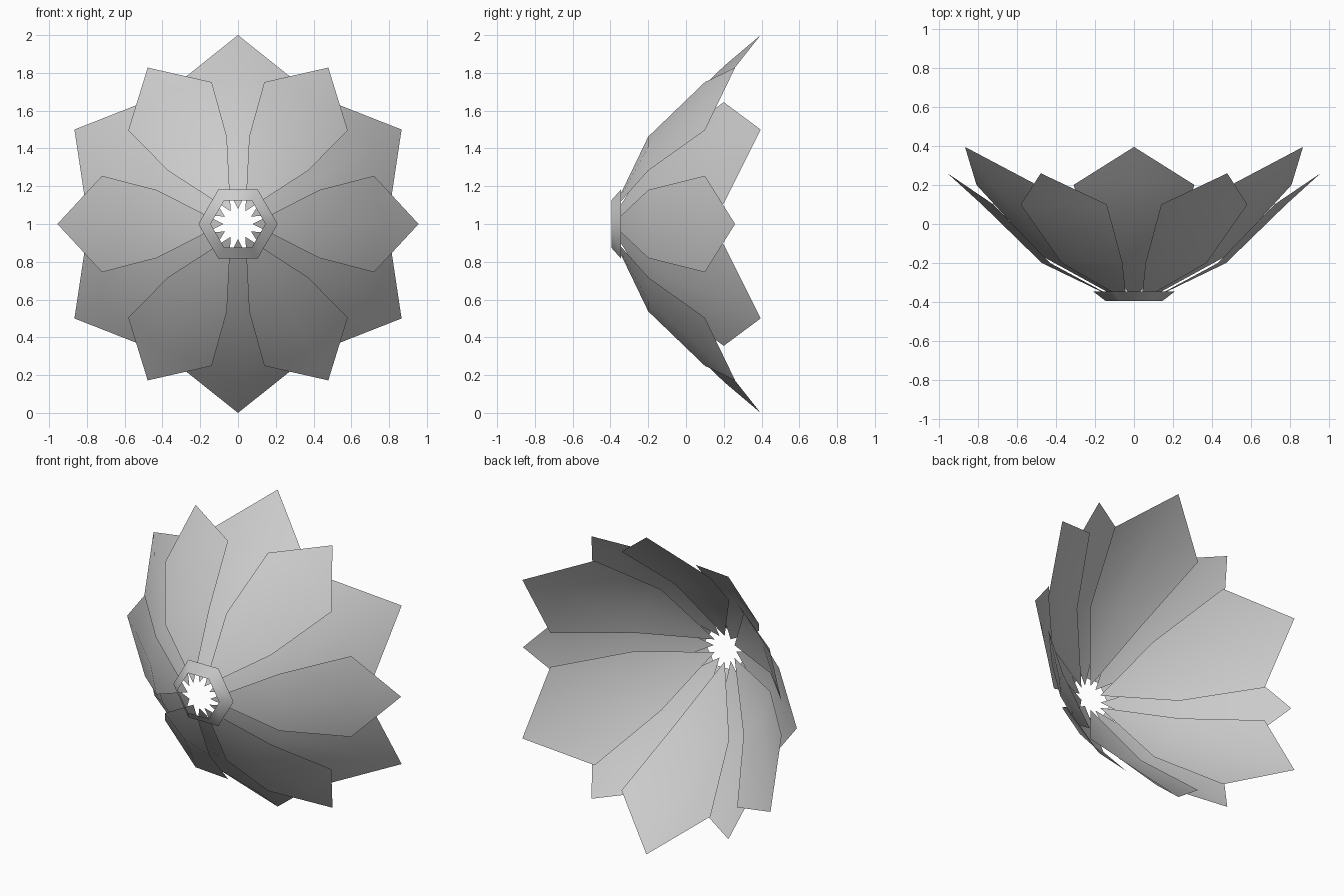
import bpy, math

if "Cube" in bpy.data.objects:
    bpy.data.objects.remove(bpy.data.objects["Cube"])

grey = bpy.data.materials.new("plain grey")
grey.diffuse_color = (0.6, 0.6, 0.6, 1)
grey.use_nodes = True
grey.node_tree.nodes["Principled BSDF"].inputs["Base Color"].default_value = grey.diffuse_color


def make(name, verts, faces):
    mesh = bpy.data.meshes.new(name)
    mesh.from_pydata(verts, [], faces)
    mesh.materials.append(grey)
    for p in mesh.polygons:
        p.use_smooth = True
    obj = bpy.data.objects.new(name, mesh)
    bpy.context.collection.objects.link(obj)
    return obj


def petal(name, degrees, base, mid, wide, tip):
    """Pointed petal: rows are (edge radius, half width, centre radius, depth)."""
    local = [(base[0], 0, base[1])]
    for r, w, c, y in (mid, wide):
        local += [(r, -w, y), (c, 0, y), (r, w, y)]
    local.append((tip[0], 0, tip[1]))
    a = math.radians(degrees)
    verts = [(u * math.cos(a) - v * math.sin(a), y,
              1 + u * math.sin(a) + v * math.cos(a)) for u, v, y in local]
    faces = [(0, 1, 2), (0, 2, 3), (1, 4, 5, 2), (2, 5, 6, 3), (4, 7, 5), (5, 7, 6)]
    return make(name, verts, faces)


# two layers of six petals
for i in range(6):
    petal(f"front_petal_{i + 1}", 60 * i, (0.078, -0.39),
          (0.43, 0.18, 0.472, -0.2), (0.72, 0.255, 0.78, 0.1), (0.956, 0.26))
    petal(f"back_petal_{i + 1}", 60 * i + 30, (0.08, -0.385),
          (0.44, 0.187, 0.478, -0.163), (0.753, 0.31, 0.835, 0.2), (1.0, 0.395))

# open six-sided collar, narrower at the front
collar = []
for radius, y in ((0.145, -0.395), (0.21, -0.345)):
    collar += [(radius * math.cos(k * math.pi / 3), y,
                1 + radius * math.sin(k * math.pi / 3)) for k in range(6)]
make("centre_collar", collar,
     [(k, (k + 1) % 6, (k + 1) % 6 + 6, k + 6)[::-1] for k in range(6)])
